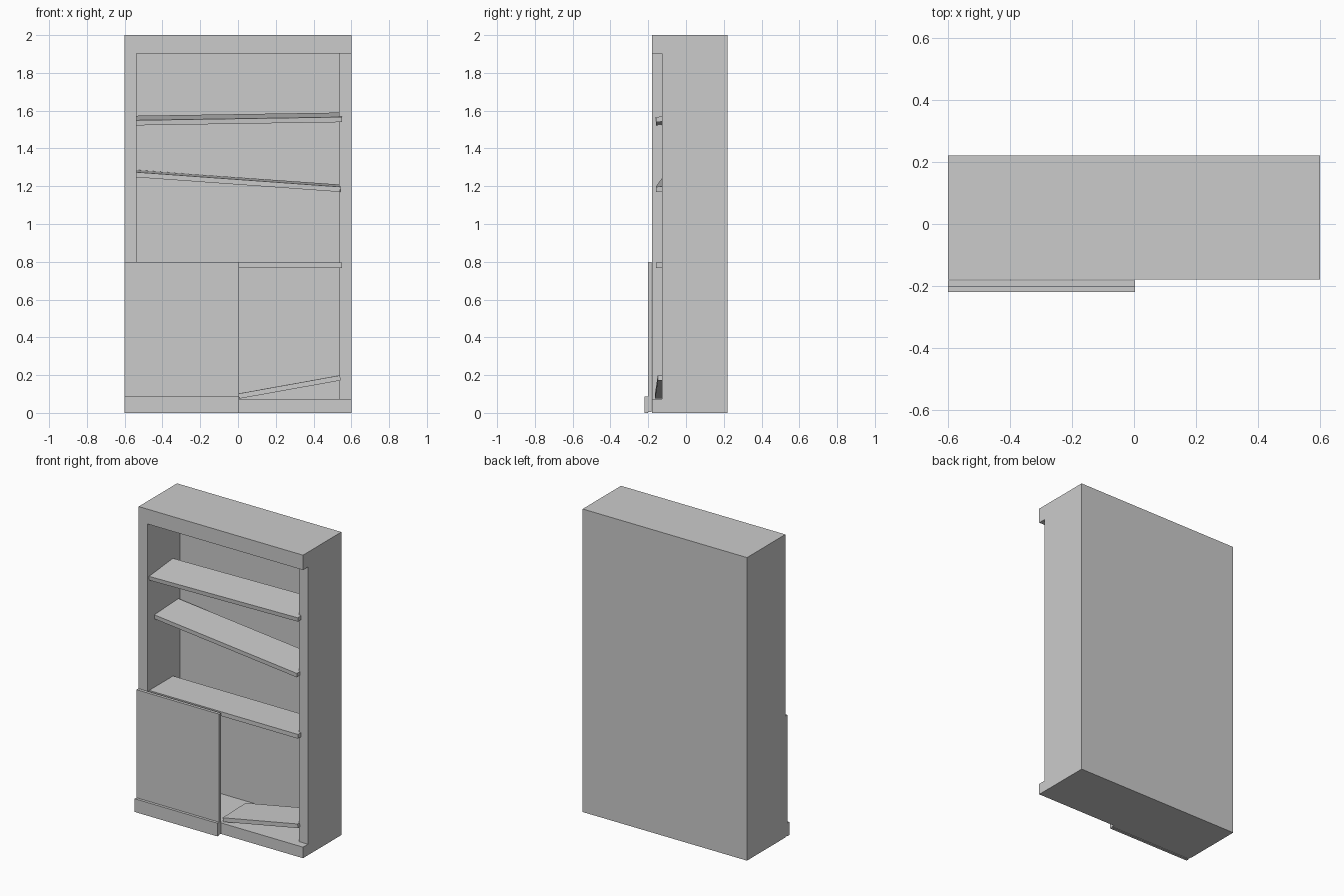
import bpy, bmesh
from math import radians

if "Cube" in bpy.data.objects:
    bpy.data.objects.remove(bpy.data.objects["Cube"])


def board(name, centre, size, tilt=(0, 0, 0)):
    """Flat board given by centre, size and tilt in degrees."""
    bpy.ops.mesh.primitive_cube_add(size=1)
    ob = bpy.context.object
    ob.name = ob.data.name = name
    ob.scale = size
    bpy.ops.object.transform_apply(location=False, rotation=False, scale=True)
    ob.location = centre
    ob.rotation_euler = [radians(a) for a in tilt]
    return ob


def span(name, x, y, z):
    """Upright board given by its extents."""
    lo_hi = (x, y, z)
    return board(name, [(a + b) / 2 for a, b in lo_hi], [b - a for a, b in lo_hi])


def prism(name, outline, z0, z1):
    """Outline in plan, extruded upwards."""
    bm = bmesh.new()
    face = bm.faces.new([bm.verts.new((x, y, z0)) for x, y in outline])
    top = bmesh.ops.extrude_face_region(bm, geom=[face])["geom"]
    bmesh.ops.translate(bm, vec=(0, 0, z1 - z0),
                        verts=[v for v in top if isinstance(v, bmesh.types.BMVert)])
    bmesh.ops.recalc_face_normals(bm, faces=bm.faces)
    mesh = bpy.data.meshes.new(name)
    bm.to_mesh(mesh)
    bm.free()
    ob = bpy.data.objects.new(name, mesh)
    bpy.context.collection.objects.link(ob)
    return ob


# Cabinet carcass: solid block hollowed out, right side panel set back
carcass = span("cabinet_carcass", (-0.6, 0.6), (-0.179, 0.221), (0, 2))
cutter = prism("carcass_cutter", [(-0.537, -0.3), (0.7, -0.3), (0.7, -0.128),
                                  (0.536, -0.128), (0.536, 0.16), (-0.537, 0.16)], 0.073, 1.902)
cutter.hide_render = True
cutter.hide_viewport = False
hollow = carcass.modifiers.new("hollow", 'BOOLEAN')
hollow.operation = 'DIFFERENCE'
hollow.solver = 'EXACT'
hollow.object = cutter
bpy.context.view_layer.objects.active = carcass
bpy.ops.object.modifier_apply(modifier="hollow")
bpy.data.objects.remove(cutter)

# Shelves: one level, two slipped, half of one fallen to the floor
board("upper_shelf", (0, -0.035, 1.556), (1.1, 0.25, 0.027), (5.5, -0.9, 0))
board("slanted_shelf", (0, -0.007, 1.228), (1.1, 0.25, 0.027), (2.5, 4.1, -2.9))
board("middle_shelf", (0, -0.035, 0.782), (1.1, 0.25, 0.028))
board("broken_shelf", (0.27, -0.032, 0.137), (0.545, 0.25, 0.027), (0, -10.2, 1.6))

# Remaining door and its plinth
span("left_door", (-0.6, 0.004), (-0.202, -0.182), (0.004, 0.8))
span("door_plinth", (-0.6, 0.004), (-0.22, -0.202), (0, 0.087))
